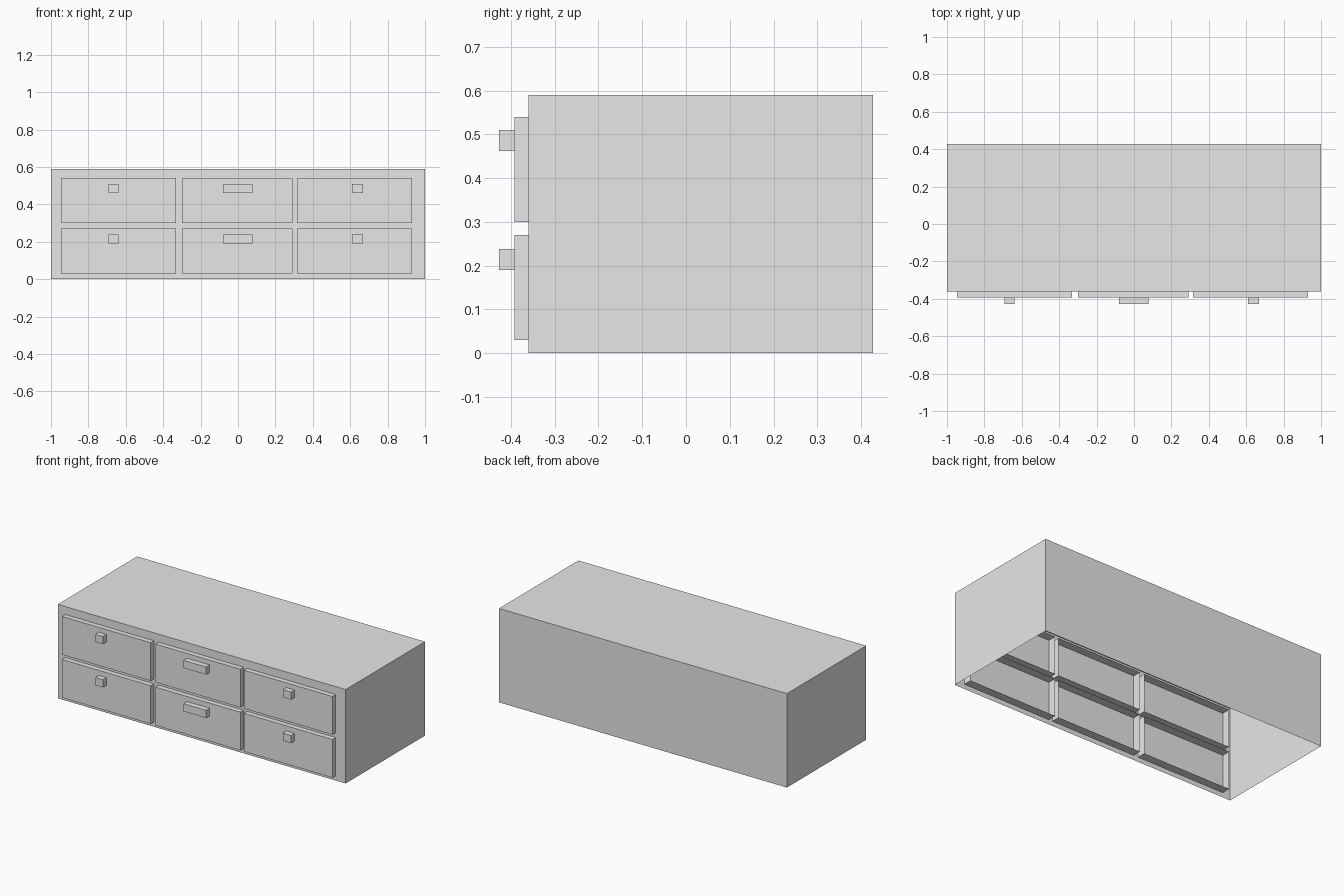
import bpy
import bmesh
from mathutils import Vector

default_cube = bpy.data.objects.get("Cube")
if default_cube:
    bpy.data.objects.remove(default_cube, do_unlink=True)

# One plain grey for the whole dresser
grey = bpy.data.materials.new("plain_grey")
grey.use_nodes = True
grey.diffuse_color = (0.8, 0.8, 0.8, 1)
grey.node_tree.nodes["Principled BSDF"].inputs["Base Color"].default_value = (0.8, 0.8, 0.8, 1)


def box(name, xs, ys, zs, open_side=None):
    """Box between the given limits; the side facing open_side is left out."""
    bm = bmesh.new()
    bmesh.ops.create_cube(bm, size=1)
    for v in bm.verts:
        v.co = [lim[0] if c < 0 else lim[1] for c, lim in zip(v.co, (xs, ys, zs))]
    bm.normal_update()
    if open_side:
        gone = [f for f in bm.faces if f.normal.dot(Vector(open_side)) > 0.9]
        bmesh.ops.delete(bm, geom=gone, context="FACES")
    mesh = bpy.data.meshes.new(name)
    bm.to_mesh(mesh)
    bm.free()
    mesh.materials.append(grey)
    obj = bpy.data.objects.new(name, mesh)
    bpy.context.collection.objects.link(obj)
    return obj


# Cabinet shell, open underneath
box("cabinet", (-1, 1), (-0.36, 0.427), (0, 0.59), open_side=(0, 0, -1))

# Column name, drawer width limits, handle width limits
columns = [
    ("right", (-0.947, -0.332), (-0.692, -0.64)),
    ("middle", (-0.30, 0.291), (-0.08, 0.077)),
    ("left", (0.316, 0.931), (0.61, 0.667)),
]
# Row name, drawer height limits, handle height limits
rows = [
    ("lower", (0.03, 0.27), (0.19, 0.238)),
    ("upper", (0.30, 0.54), (0.462, 0.51)),
]

# Drawers are open at the back and reach a little way into the cabinet
for row, drawer_z, handle_z in rows:
    for column, drawer_x, handle_x in columns:
        box(f"{row}_{column}_drawer", drawer_x, (-0.392, -0.306), drawer_z, open_side=(0, 1, 0))
        box(f"{row}_{column}_handle", handle_x, (-0.427, -0.392), handle_z)
